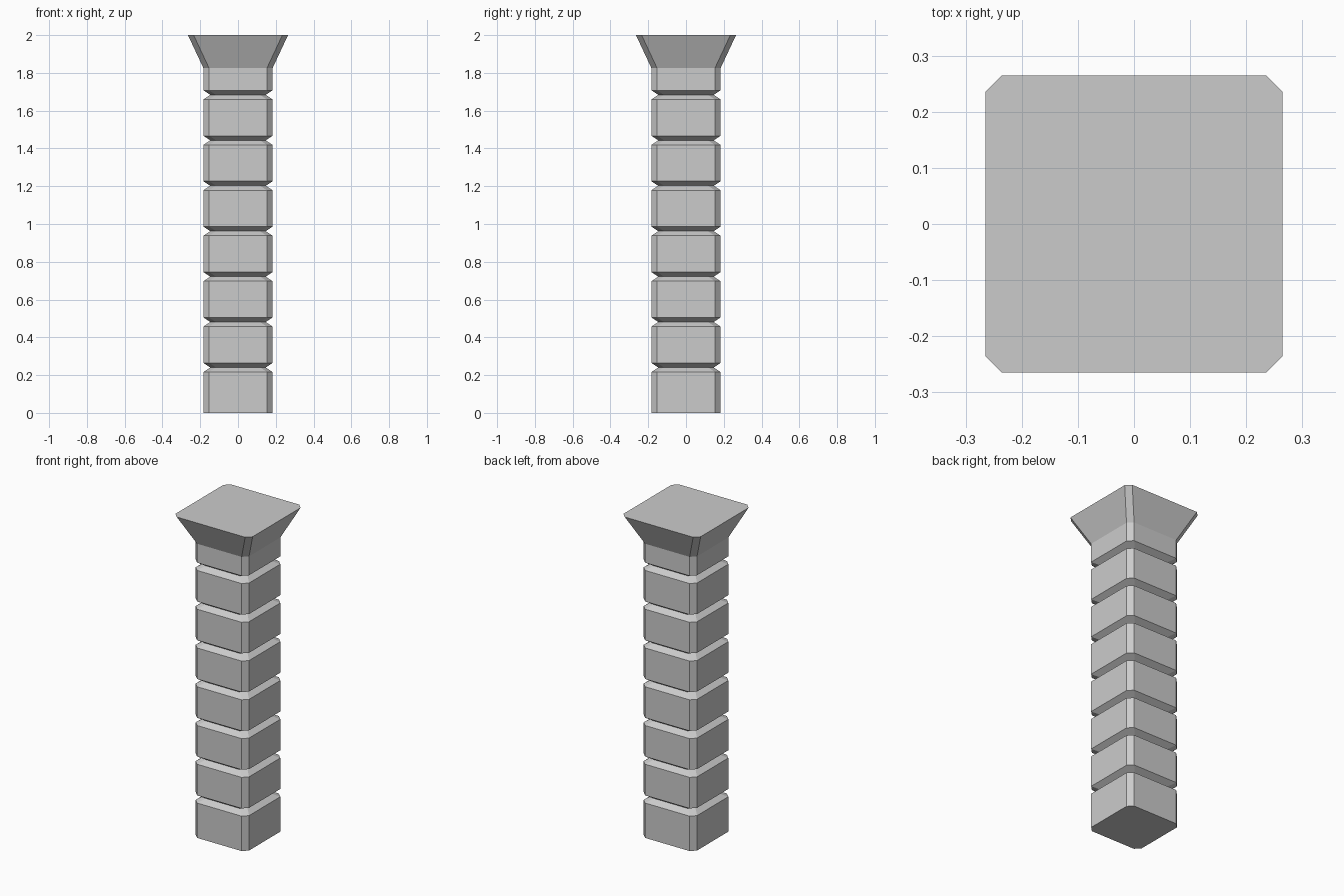
import bpy, bmesh

if "Cube" in bpy.data.objects:
    bpy.data.objects.remove(bpy.data.objects["Cube"])


def chamfered_square(bm, half, z, cut=0.03):
    """Ring of 8 vertices: a square with its corners cut off."""
    a, b = half, half - cut
    pts = [(a, -b), (a, b), (b, a), (-b, a), (-a, b), (-a, -b), (-b, -a), (b, -a)]
    return [bm.verts.new((x, y, z)) for x, y in pts]


def loft(name, profile):
    """Stack chamfered squares of (half width, height) into a closed solid."""
    bm = bmesh.new()
    rings = [chamfered_square(bm, h, z) for h, z in profile]
    for lo, hi in zip(rings, rings[1:]):
        for i in range(8):
            j = (i + 1) % 8
            bm.faces.new((lo[i], lo[j], hi[j], hi[i]))
    bm.faces.new(rings[0][::-1])
    bm.faces.new(rings[-1])
    mesh = bpy.data.meshes.new(name)
    bm.to_mesh(mesh)
    bm.free()
    obj = bpy.data.objects.new(name, mesh)
    bpy.context.collection.objects.link(obj)
    return obj


SHAFT, DEPTH, GROOVE, PITCH = 0.183, 0.036, 0.024, 0.2405

# Shaft with seven V grooves, flaring into the capital at the top
profile = [(SHAFT, 0)]
for k in range(1, 8):
    z = k * PITCH
    profile += [(SHAFT, z - GROOVE), (SHAFT - DEPTH, z), (SHAFT, z + GROOVE)]
profile += [(SHAFT, 1.825), (0.265, 2.0)]
loft("grooved_pillar", profile)
